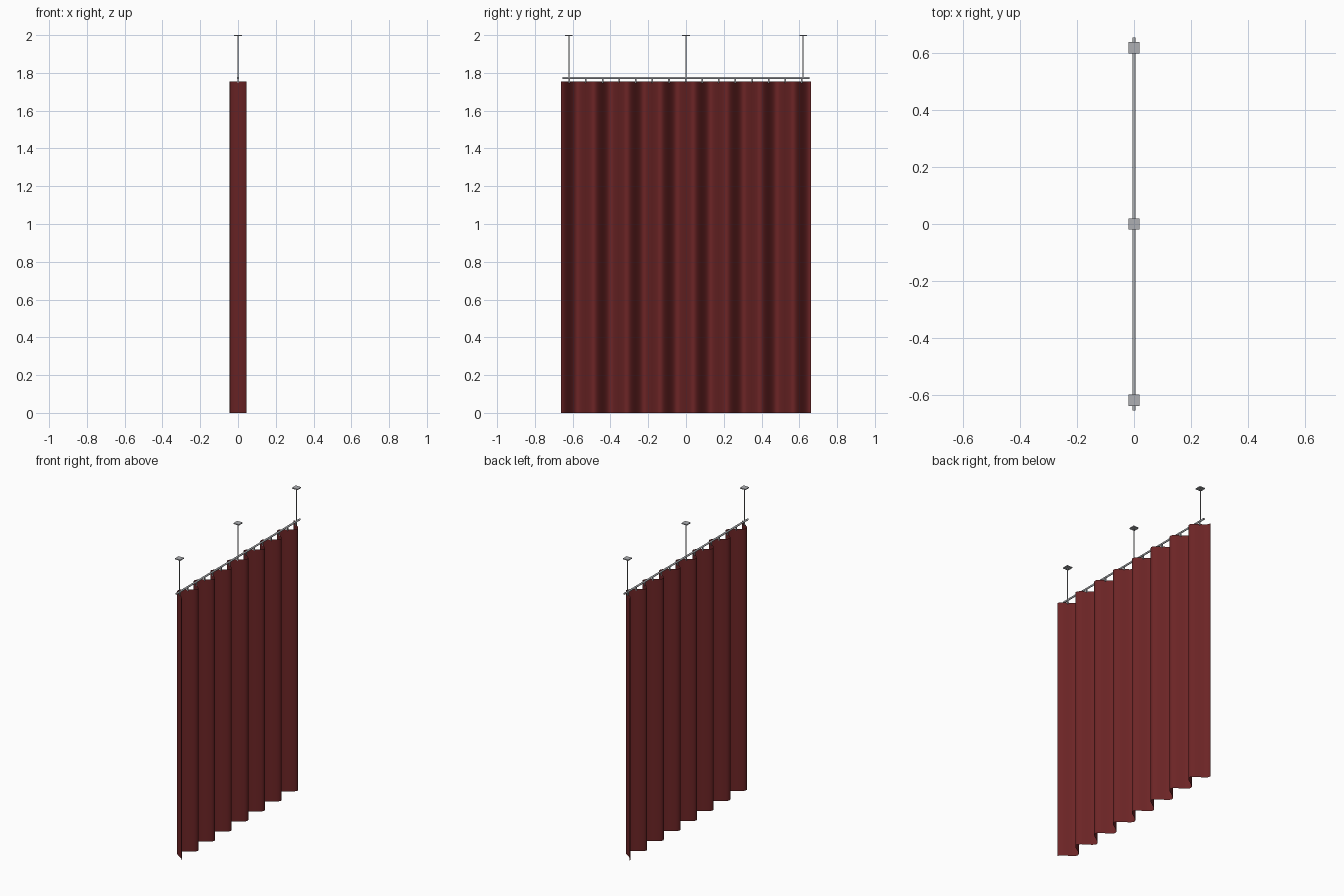
import bpy, bmesh, math

cube = bpy.data.objects.get("Cube")
if cube:
    bpy.data.objects.remove(cube, do_unlink=True)


def material(name, rgb):
    m = bpy.data.materials.new(name)
    m.use_nodes = True
    color = (*rgb, 1.0)
    m.diffuse_color = color
    m.node_tree.nodes["Principled BSDF"].inputs["Base Color"].default_value = color
    return m


red = material("dark red fabric", (0.15, 0.018, 0.019))
metal = material("grey metal", (0.42, 0.43, 0.45))


def finish(obj, name, mat, smooth=False):
    obj.name = name
    obj.data.materials.append(mat)
    if smooth:
        bpy.ops.object.select_all(action='DESELECT')
        obj.select_set(True)
        bpy.context.view_layer.objects.active = obj
        bpy.ops.object.shade_smooth_by_angle(angle=math.radians(40))
    return obj


def cylinder(name, radius, length, location, rotation=(0, 0, 0)):
    bpy.ops.mesh.primitive_cylinder_add(vertices=12, radius=radius, depth=length,
                                        location=location, rotation=rotation)
    return finish(bpy.context.object, name, metal, True)


def box(name, size, location):
    bpy.ops.mesh.primitive_cube_add(size=1, location=location)
    obj = bpy.context.object
    obj.scale = size
    return finish(obj, name, metal)


# Pleated curtain: a wave swept straight up
half_width, height = 0.661, 1.755
pleat, depth, crest = 0.176, 0.044, 0.04
steps = 180
bm = bmesh.new()
previous = None
for i in range(steps + 1):
    y = -half_width + 2 * half_width * i / steps
    x = depth * math.cos(2 * math.pi * (y - crest) / pleat)
    pair = [bm.verts.new((x, y, z)) for z in (0, height)]
    if previous:
        bm.faces.new((previous[0], pair[0], pair[1], previous[1]))
    previous = pair
mesh = bpy.data.meshes.new("curtain")
bm.to_mesh(mesh)
bm.free()
curtain = bpy.data.objects.new("curtain", mesh)
bpy.context.collection.objects.link(curtain)
finish(curtain, "curtain", red, True)

# Horizontal rail
rail_z = 1.773
cylinder("rail", 0.006, 1.31, (0, 0, rail_z), (math.pi / 2, 0, 0))

# Gliders joining curtain and rail where each pleat crosses it
for k in range(-7, 8):
    box("glider", (0.006, 0.008, 0.024), (0, k * pleat / 2 - 0.002, rail_z - 0.014))

# Ceiling hangers with square plates
for y in (-0.62, 0, 0.62):
    cylinder("hanger_rod", 0.003, 2 - rail_z, (0, y, (2 + rail_z) / 2))
    box("ceiling_plate", (0.04, 0.04, 0.006), (0, y, 1.997))
